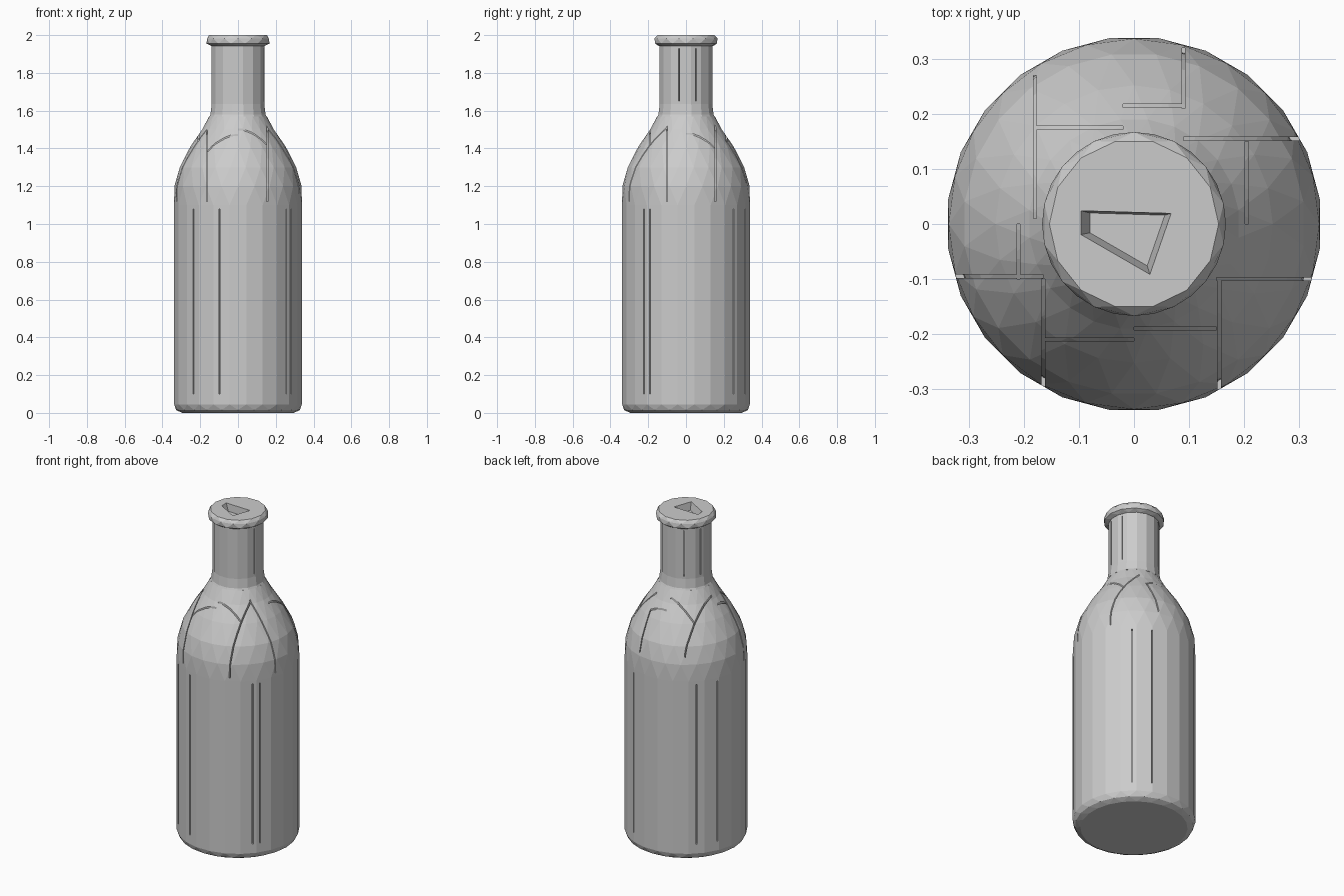
import bpy
import bmesh
from math import cos, sin, pi, radians
from mathutils import Matrix, Vector

cube = bpy.data.objects.get("Cube")
if cube:
    bpy.data.objects.remove(cube, do_unlink=True)

GLASS = (0.6, 0.6, 0.6, 1)
glass = bpy.data.materials.new("grey glass")
glass.use_nodes = True
glass.diffuse_color = GLASS
glass.node_tree.nodes["Principled BSDF"].inputs["Base Color"].default_value = GLASS


def add_object(name, bm):
    """Turn a bmesh into a flat shaded object of grey glass."""
    bmesh.ops.recalc_face_normals(bm, faces=bm.faces)
    mesh = bpy.data.meshes.new(name)
    bm.to_mesh(mesh)
    bm.free()
    mesh.materials.append(glass)
    obj = bpy.data.objects.new(name, mesh)
    bpy.context.collection.objects.link(obj)
    return obj


def lathe(name, profile, sides, facets=False, inset=0.0):
    """Closed turned solid; facets staggers the rings into triangles."""
    bm = bmesh.new()
    rings = []
    for level, (radius, z) in enumerate(profile):
        turn = 0.5 + (level * 0.5 if facets else 0)
        r = (radius - inset) / cos(pi / sides)
        angles = [2 * pi * (i + turn) / sides for i in range(sides)]
        rings.append([bm.verts.new((r * cos(a), r * sin(a), z)) for a in angles])
    for low, high in zip(rings, rings[1:]):
        for i in range(sides):
            j = (i + 1) % sides
            if facets:
                bm.faces.new((low[i], low[j], high[i]))
                bm.faces.new((low[j], high[j], high[i]))
            else:
                bm.faces.new((low[i], low[j], high[j], high[i]))
    bm.faces.new(rings[0][::-1])
    bm.faces.new(rings[-1])
    return add_object(name, bm)


def add_box(bm, centre, size, angle=0.0):
    matrix = (Matrix.Translation(centre) @ Matrix.Rotation(angle, 4, "Z")
              @ Matrix.Diagonal((*size, 1)))
    bmesh.ops.create_cube(bm, size=1, matrix=matrix)


def cut(target, bm):
    """Subtract the cutter mesh and discard it."""
    cutter = add_object("cutter", bm)
    cutter.hide_render = True
    mod = target.modifiers.new("cut", "BOOLEAN")
    mod.operation = "DIFFERENCE"
    mod.solver = "EXACT"
    mod.use_self = True
    mod.object = cutter
    bpy.context.view_layer.objects.active = target
    bpy.ops.object.modifier_apply(modifier=mod.name)
    bpy.data.objects.remove(cutter, do_unlink=True)


def score(target, radius, bottom, top, degrees):
    """Cut narrow upright grooves into a turned wall."""
    bm = bmesh.new()
    for angle in map(radians, degrees):
        centre = Vector((radius * cos(angle), radius * sin(angle), (bottom + top) / 2))
        add_box(bm, centre, (0.03, SEAM, top - bottom), angle)
    cut(target, bm)


SEAM = 0.006
SIDES = 24

# Foot with a faceted rounded edge
lathe("foot", [(0.295, 0), (0.325, 0.015), (0.338, 0.045)], SIDES, facets=True)

# Straight body with upright grooves
body = lathe("body", [(0.338, 0.045), (0.338, 1.1)], SIDES)
score(body, 0.338, 0.1, 1.08, [48, 67, 135, 156, 226, 253, 319, 326])

# Faceted shoulder, split by seams that stop at an inner core
shoulder_profile = [(0.338, 1.1), (0.334, 1.2), (0.308, 1.3), (0.25, 1.41),
                    (0.19, 1.5), (0.151, 1.57)]
shoulder = lathe("shoulder", shoulder_profile, SIDES, facets=True)
lathe("shoulder_core", shoulder_profile, SIDES, facets=True, inset=0.014)

# Seams running along x (y, from, to) and along y (x, from, to)
along_x = [(0.175, -0.18, -0.02), (0.155, 0.09, 0.31), (0.215, -0.02, 0.09),
           (-0.1, 0.15, 0.33), (-0.19, 0, 0.15), (-0.21, -0.165, 0),
           (-0.095, -0.33, -0.165)]
along_y = [(-0.18, 0.01, 0.27), (0.09, 0.21, 0.32), (0.205, 0, 0.15),
           (0.155, -0.31, -0.1), (-0.165, -0.31, -0.1), (-0.21, -0.1, 0)]
bm = bmesh.new()
for y, start, end in along_x:
    add_box(bm, ((start + end) / 2, y, 1.34), (end - start, SEAM, 0.44))
for x, start, end in along_y:
    add_box(bm, (x, (start + end) / 2, 1.34), (SEAM, end - start, 0.44))
cut(shoulder, bm)

# Collar and neck
lathe("collar", [(0.151, 1.57), (0.146, 1.58), (0.139, 1.635)], 16)
neck = lathe("neck", [(0.139, 1.635), (0.139, 1.95)], 16)
score(neck, 0.139, 1.65, 1.93, [22, 120, 160, 345])

# Chipped lip with a shallow four-sided pit in its top
lip = lathe("lip", [(0.14, 1.942), (0.163, 1.955), (0.163, 1.982), (0.15, 2)],
            14, facets=True)
bm = bmesh.new()
outline = [(-0.1, 0.025), (0.07, 0.02), (0.03, -0.095), (-0.1, -0.02)]
top = [bm.verts.new((x, y, 2.01)) for x, y in outline]
floor = [bm.verts.new((x * 0.8, y * 0.8, 1.955)) for x, y in outline]
bm.faces.new(top)
bm.faces.new(floor[::-1])
for i in range(4):
    j = (i + 1) % 4
    bm.faces.new((top[i], top[j], floor[j], floor[i]))
cut(lip, bm)
